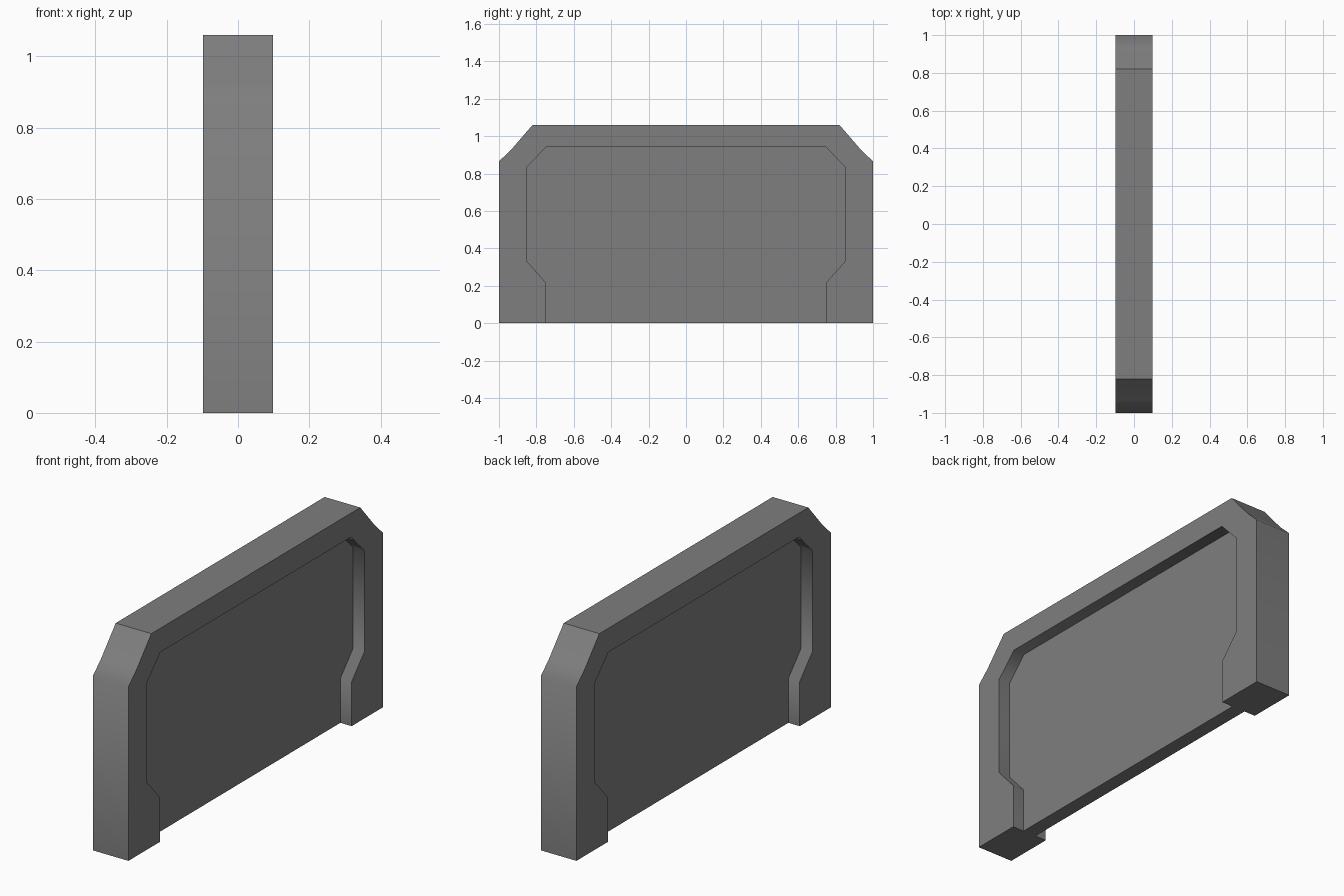
import bpy
import bmesh
from math import radians

cube = bpy.data.objects.get("Cube")
if cube:
    bpy.data.objects.remove(cube, do_unlink=True)

# Single painted grey
grey = bpy.data.materials.new("plain grey")
grey.use_nodes = True
colour = (0.21, 0.21, 0.21, 1)
grey.diffuse_color = colour
grey.node_tree.nodes["Principled BSDF"].inputs["Base Color"].default_value = colour


def mirrored(half):
    """Complete a front half profile (y, z) with its back half."""
    return half + [(-y, z) for y, z in reversed(half)]


def slab(name, profile, half_width):
    """Extrude a side profile symmetrically along x."""
    bm = bmesh.new()
    face = bm.faces.new([bm.verts.new((-half_width, y, z)) for y, z in profile])
    result = bmesh.ops.extrude_face_region(bm, geom=[face])
    verts = [v for v in result["geom"] if isinstance(v, bmesh.types.BMVert)]
    bmesh.ops.translate(bm, verts=verts, vec=(2 * half_width, 0, 0))
    bmesh.ops.recalc_face_normals(bm, faces=bm.faces[:])
    mesh = bpy.data.meshes.new(name)
    bm.to_mesh(mesh)
    bm.free()
    mesh.materials.append(grey)
    obj = bpy.data.objects.new(name, mesh)
    bpy.context.collection.objects.link(obj)
    bpy.ops.object.select_all(action="DESELECT")
    obj.select_set(True)
    bpy.context.view_layer.objects.active = obj
    bpy.ops.object.shade_smooth_by_angle(angle=radians(47.5))
    return obj


outer = [(-1, 0), (-1, 0.865), (-0.935, 0.927), (-0.82, 1.06)]
inner = [(-0.752, 0), (-0.752, 0.22), (-0.853, 0.333), (-0.853, 0.832), (-0.748, 0.941)]

# Thick arched frame with stepped feet
slab("frame", mirrored(outer) + mirrored(inner)[::-1], 0.098)

# Thin recessed panel filling the opening
slab("panel", mirrored(inner), 0.036)
